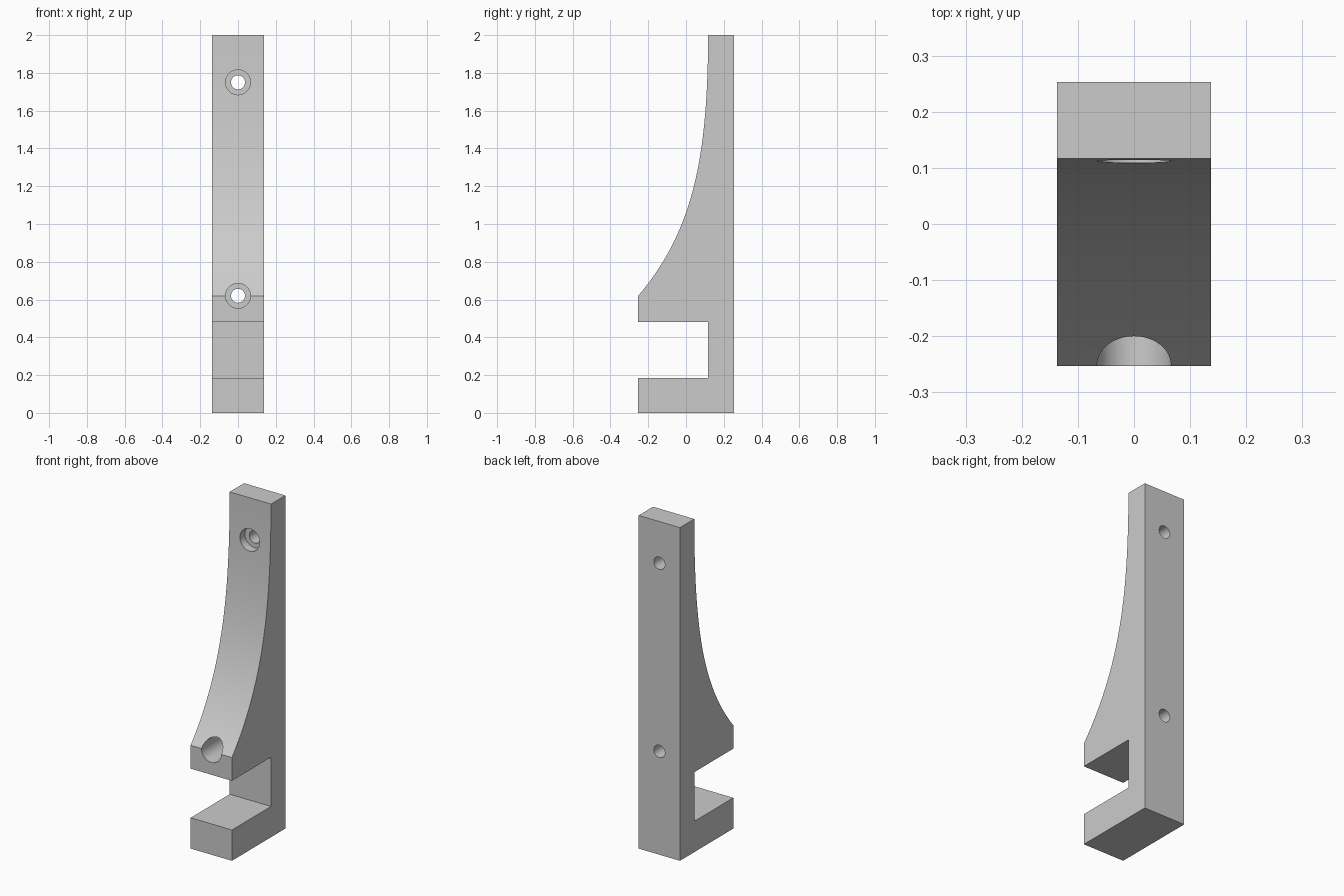
import bpy, bmesh, math

if "Cube" in bpy.data.objects:
    bpy.data.objects.remove(bpy.data.objects["Cube"])

HALF_W, FRONT, BACK, WEB = 0.137, -0.253, 0.253, 0.117

# Side profile (y, z): foot, slot, then the concave sweep up to the top
profile = [(BACK, 0), (BACK, 2.0)]
steps = 40
for i in range(steps + 1):
    u = 1.38 * i / steps
    profile.append((WEB - 0.0789 * u**2 - 0.0606 * u**4, 2.0 - u))
profile += [(FRONT, 0.48), (WEB, 0.48), (WEB, 0.185), (FRONT, 0.185), (FRONT, 0)]

bm = bmesh.new()
face = bm.faces.new([bm.verts.new((-HALF_W, y, z)) for y, z in profile])
ext = bmesh.ops.extrude_face_region(bm, geom=[face])
moved = [g for g in ext["geom"] if isinstance(g, bmesh.types.BMVert)]
bmesh.ops.translate(bm, verts=moved, vec=(2 * HALF_W, 0, 0))
bmesh.ops.recalc_face_normals(bm, faces=bm.faces)
mesh = bpy.data.meshes.new("bracket")
bm.to_mesh(mesh)
bm.free()
bracket = bpy.data.objects.new("bracket", mesh)
bpy.context.collection.objects.link(bracket)


def bore(name, z, radius, y0, y1):
    """Cut a round hole along y from y0 to y1."""
    bpy.ops.mesh.primitive_cylinder_add(
        vertices=48, radius=radius, depth=y1 - y0,
        location=(0, (y0 + y1) / 2, z), rotation=(math.pi / 2, 0, 0))
    cutter = bpy.context.object
    cutter.name = name
    bpy.ops.object.select_all(action='DESELECT')
    bracket.select_set(True)
    bpy.context.view_layer.objects.active = bracket
    mod = bracket.modifiers.new(name, 'BOOLEAN')
    mod.operation, mod.solver, mod.object = 'DIFFERENCE', 'EXACT', cutter
    bpy.ops.object.modifier_apply(modifier=mod.name)
    bpy.data.objects.remove(cutter)


# Two counterbored screw holes
for label, z in (("upper", 1.75), ("lower", 0.62)):
    bore(label + "_counterbore", z, 0.066, -0.5, 0.16)
    bore(label + "_screw_hole", z, 0.037, -0.5, 0.5)

bpy.ops.object.shade_smooth_by_angle(angle=math.radians(25))
